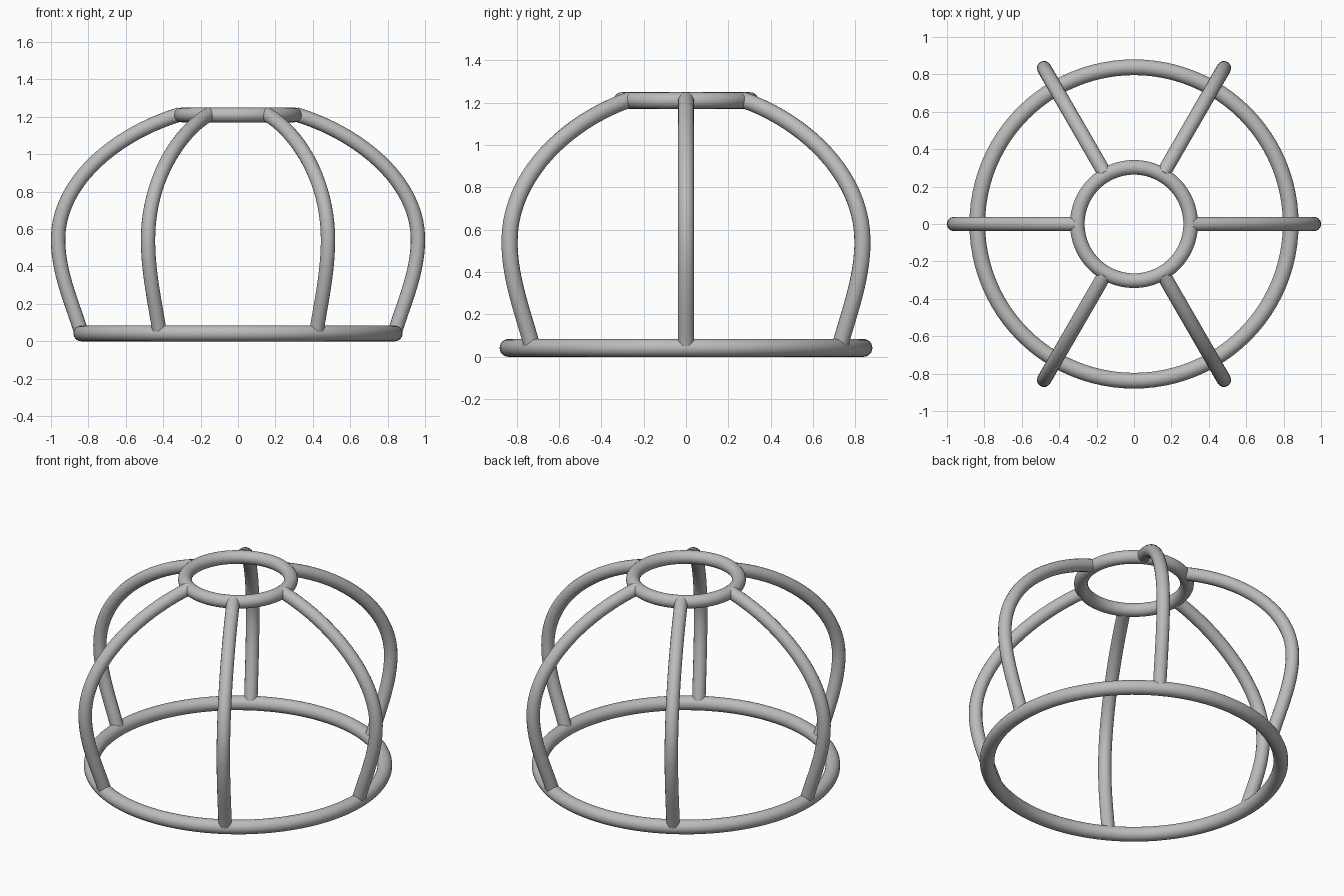
import bpy
import math

cube = bpy.data.objects.get("Cube")
if cube:
    bpy.data.objects.remove(cube, do_unlink=True)

# Single grey finish
grey = bpy.data.materials.new("grey_metal")
grey.use_nodes = True
colour = (0.5, 0.5, 0.5, 1)
grey.diffuse_color = colour
grey.node_tree.nodes["Principled BSDF"].inputs["Base Color"].default_value = colour


def ring(name, radius, tube, z):
    bpy.ops.mesh.primitive_torus_add(
        major_radius=radius, minor_radius=tube, location=(0, 0, z),
        major_segments=96, minor_segments=24)
    obj = bpy.context.object
    obj.name = name
    obj.data.materials.append(grey)
    bpy.ops.object.shade_smooth_by_angle()


# Rings at the base and the crown
ring("base_ring", 0.838, 0.042, 0.042)
ring("crown_ring", 0.303, 0.039, 1.21)

# Rib path in the radial plane: (left handle, point, right handle)
path = [
    ((0.85, -0.10), (0.838, 0.045), (0.88, 0.19)),
    ((0.962, 0.36), (0.962, 0.545), (0.962, 0.86)),
    ((0.64, 1.115), (0.31, 1.213), (0.2, 1.24)),
]
curve = bpy.data.curves.new("rib", "CURVE")
curve.dimensions = "3D"
curve.bevel_depth = 0.0385
curve.bevel_resolution = 6
curve.resolution_u = 20
curve.use_fill_caps = True
curve.materials.append(grey)
spline = curve.splines.new("BEZIER")
spline.bezier_points.add(len(path) - 1)
for point, (left, centre, right) in zip(spline.bezier_points, path):
    point.handle_left_type = point.handle_right_type = "FREE"
    point.handle_left = (left[0], 0, left[1])
    point.co = (centre[0], 0, centre[1])
    point.handle_right = (right[0], 0, right[1])

# Six ribs evenly spaced around the cage
for i in range(6):
    rib = bpy.data.objects.new(f"rib_{i + 1}", curve)
    rib.rotation_euler.z = i * math.pi / 3
    bpy.context.collection.objects.link(rib)
